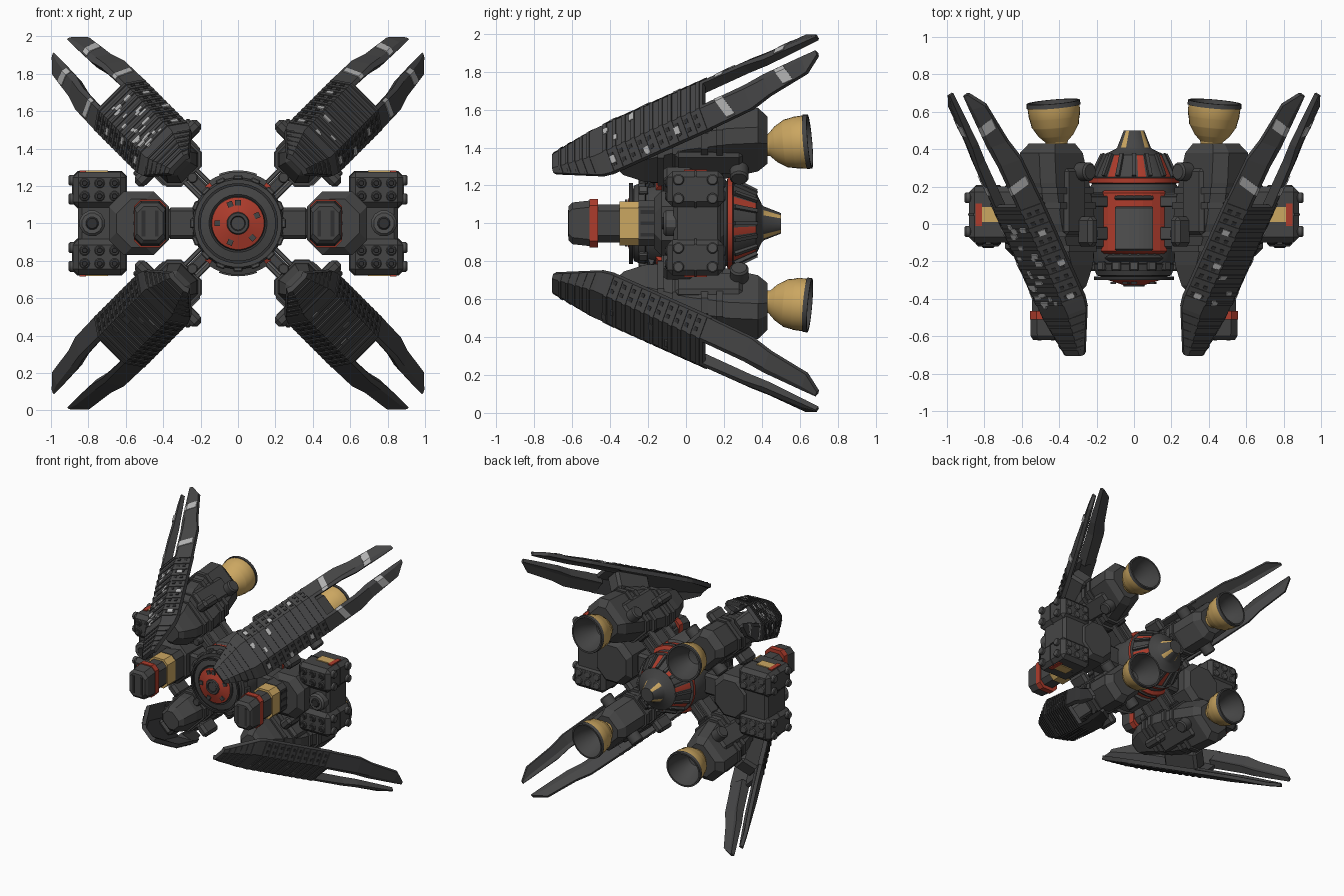
import bpy, bmesh, math, random
from mathutils import Matrix, Vector

if "Cube" in bpy.data.objects:
    bpy.data.objects.remove(bpy.data.objects["Cube"])
random.seed(4)

COL = {"hull_grey": (.06, .06, .06), "wing_grey": (.06, .06, .061), "dark_grey": (.03, .03, .031),
       "mid_grey": (.08, .08, .08), "red_paint": (.42, .045, .025), "gold_metal": (.6, .385, .12),
       "worn_light_grey": (.45, .45, .45)}
NAMES = list(COL)
MATS = {}
for n, c in COL.items():
    MATS[n] = bpy.data.materials.new(n)
    MATS[n].diffuse_color = (*c, 1)

T = Matrix.Translation
CORE = T((0, 0, 1))


def make(name, bm, M, smooth=False):
    bmesh.ops.remove_doubles(bm, verts=bm.verts, dist=1e-5)
    bmesh.ops.recalc_face_normals(bm, faces=bm.faces)
    used = sorted({f.material_index for f in bm.faces})
    for f in bm.faces:
        f.material_index = used.index(f.material_index)
    me = bpy.data.meshes.new(name)
    bm.to_mesh(me)
    bm.free()
    for u in used:
        me.materials.append(MATS[NAMES[u]])
    ob = bpy.data.objects.new(name, me)
    bpy.context.collection.objects.link(ob)
    ob.matrix_world = M
    if smooth:
        bpy.ops.object.select_all(action='DESELECT')
        ob.select_set(True)
        bpy.context.view_layer.objects.active = ob
        bpy.ops.object.shade_smooth_by_angle(angle=math.radians(30))


def loft(name, rings, mat, M, pick=None):
    bm = bmesh.new()
    vs = [[bm.verts.new(p) for p in r] for r in rings]
    n = len(rings[0])
    for k in range(len(vs) - 1):
        for j in range(n):
            f = bm.faces.new((vs[k][j], vs[k][(j + 1) % n], vs[k + 1][(j + 1) % n], vs[k + 1][j]))
            f.material_index = NAMES.index(pick(k, j) if pick else mat)
    for r in (vs[0], vs[-1]):
        bm.faces.new(r).material_index = NAMES.index(mat)
    make(name, bm, M)


def lathe(name, prof, pick, M, segs=32):
    """Turn (y, r) points round the y axis; pick(k, j) names the colour of a face."""
    bm = bmesh.new()
    ang = [math.tau * (j + .5) / segs for j in range(segs)]
    rings = [[bm.verts.new((r * math.sin(a), y, r * math.cos(a))) for a in ang] for y, r in prof]
    for k in range(len(prof) - 1):
        for j in range(segs):
            f = bm.faces.new((rings[k][j], rings[k][(j + 1) % segs], rings[k + 1][(j + 1) % segs], rings[k + 1][j]))
            f.material_index = NAMES.index(pick(k, j))
    make(name, bm, M, True)


def cyl(name, M, r, l, mat, segs=16):
    c = r * .2
    lathe(name, [(0, 0), (0, r - c), (c, r), (l - c, r), (l, r - c), (l, 0)], lambda k, j: mat, M, segs)


def box(name, c, s, mat, M, bevel=0):
    bm = bmesh.new()
    bmesh.ops.create_cube(bm, size=1, matrix=T(c) @ Matrix.Diagonal((*s, 1)))
    if bevel:
        bmesh.ops.bevel(bm, geom=bm.edges[:], offset=bevel, segments=1, affect='EDGES')
    for f in bm.faces:
        f.material_index = NAMES.index(mat)
    make(name, bm, M)


def octa(y, cx, cz, hx, hz, c):
    return [(cx + a, y, cz + b) for a, b in ((hx - c, hz), (hx, hz - c), (hx, c - hz), (hx - c, -hz),
            (c - hx, -hz), (-hx, c - hz), (-hx, hz - c), (c - hx, hz))]


def arc_plate(name, y0, y1, r0, r1, mid, half, mat):
    rings = []
    for i in range(9):
        a = math.radians(mid + half * (i / 4 - 1))
        rings.append([(r * math.sin(a), y, r * math.cos(a)) for y, r in
                      ((y0, r0), (y0 + .015, r1), (y1 - .015, r1), (y1, r0))])
    loft(name, rings, mat, CORE)


# ---- central hull
core = [(-.33, 0), (-.33, .035), (-.335, .04), (-.335, .055), (-.325, .06), (-.3, .14), (-.28, .145), (-.285, .155),
        (-.275, .2), (-.25, .21), (-.25, .235), (-.215, .245), (-.21, .225), (-.18, .235), (-.05, .245), (.1, .248),
        (.2, .235), (.215, .225), (.22, .242), (.245, .242), (.25, .222), (.37, .165), (.4, .1), (.41, .09),
        (.5, .055), (.5, 0)]


def core_pick(k, j):
    if k in (4, 18):
        return "red_paint"
    if k == 20:
        return "red_paint" if j % 4 == 0 else "hull_grey"
    if k == 23:
        return "gold_metal" if j % 8 in (3, 4) else "hull_grey"
    return "dark_grey" if k in (1, 6, 11) else "hull_grey"


lathe("central_hull", core, core_pick, CORE, 32)
lathe("front_frame_ring", [(-.3, .2), (-.3, .215), (-.28, .215), (-.28, .2), (-.3, .2)], lambda k, j: "dark_grey", CORE)
for i in range(16):
    R = CORE @ Matrix.Rotation(math.tau * i / 16, 4, 'Y')
    box("hull_collar_block", (0, -.225, .245), (.05, .05, .025), "mid_grey", R, .006)
    box("tail_cone_rib", (0, 0, 0), (.02, .13, .024), "hull_grey",
        R @ T((0, .315, .197)) @ Matrix.Rotation(-.46, 4, 'X'))
    if i % 3 == 0:
        box("nose_plate", (0, -.315, .11), (.03, .012, .03), "hull_grey", R)
for mid in (0, 180):
    arc_plate("red_hull_plate", -.16, .18, .235, .265, mid, 42, "red_paint")
    arc_plate("hull_hatch", -.15, .1, .25, .283, mid, 21, "mid_grey")
    arc_plate("hatch_rear_strip", .12, .16, .25, .275, mid, 22, "hull_grey")
    arc_plate("hatch_front_strip", -.2, -.165, .23, .275, mid, 35, "hull_grey")


# ---- four diagonal arms: local z = outwards, x = sideways
def wing_ring(s, c, e, d, lift=0., t=.03):
    return [(-e, s, lift - d), (-c, s, lift), (c, s, lift), (e, s, lift - d),
            (e - .012, s, -d - t), (c - .012, s, -t), (.012 - c, s, -t), (.012 - e, s, -d - t)]


pod = [(-.36, .44, .56, .07), (-.33, .41, .59, .09), (-.22, .37, .63, .11), (0, .36, .73, .125), (.22, .41, .78, .132),
       (.38, .46, .79, .132), (.43, .50, .74, .10)]
noz = [(-.05, .05), (.0, .06), (.03, .09), (.035, .095), (.08, .122), (.085, .126), (.13, .134), (.135, .137),
       (.19, .14), (.19, .145), (.215, .143), (.215, .13), (.14, .118), (.03, .06), (.01, 0)]
for i in range(4):
    A = CORE @ Matrix.Rotation(math.radians(45 + 90 * i), 4, 'Y')
    W = A @ T((0, -.707, .463)) @ Matrix.Rotation(math.radians(32.3), 4, 'X')
    loft("wing_panel", [wing_ring(0, .05, .075, .012), wing_ring(.26, .1, .18, .07), wing_ring(.32, .1, .19, .075),
                        wing_ring(.94, .1, .19, .075)], "wing_grey", W)
    for k in range(11):
        s = .32 + k * .058
        loft("wing_rib", [wing_ring(s + d, .1, .192, .075, .006, 0) for d in (0, .022)], "wing_grey", W)
    for k in range(5):
        loft("wing_nose_rib", [wing_ring(s, .05 + s * .19, .077 + s * .4, .012 + s * .22, .005, 0)
                               for s in (.04 + k * .045, .055 + k * .045)], "wing_grey", W)
    for sx in (-1, 1):
        # dark pockets along the folded wing edge
        F = W @ T((sx * .145, 0, -.036)) @ Matrix.Rotation(sx * .69, 4, 'Y')
        for k in range(10):
            for q in (-.026, .022):
                box("wing_pocket", (q, .36 + k * .058, 0), (.022, .02, .006), "dark_grey", F)
        # forked prongs: sideways inner, crease, outer; outer drop; inner depth
        P = ((.9, .08, .1, .19, .075, .07), (1.2, .072, .1, .185, .07, .06), (1.32, .055, .09, .16, .055, .05),
             (1.56, .05, .075, .14, .035, .035), (1.645, .05, .06, .075, .01, .03))
        loft("wing_prong", [[(sx * a, s, 0), (sx * b, s, 0), (sx * e, s, -d), (sx * (e - .01), s, -d - .025),
                             (sx * b, s, -t), (sx * a, s, -t)] for s, a, b, e, d, t in P], "wing_grey", W)
        # worn paint on the upper prongs and wing edges
        if i in (0, 3):
            for s, q in ((.98, .05), (1.36, .06)):
                lo = [(.06, 0), (.09, 0), (.145, -.042)] if s > 1.3 else [(.08, 0), (.1, 0), (.18, -.064)]
                lo = [(sx * x, abs(x) * .4, z) for x, z in lo]
                loft("prong_worn_patch", [[(x, s + d + y, z - .004) for x, y, z in lo] +
                                          [(x, s + d + y, z + .005) for x, y, z in reversed(lo)]
                                          for d in (0, q)], "worn_light_grey", W)
            for k in range(3):
                box("edge_worn_patch", (.03 * (k % 2), .36 + k * .2, .004), (.04, .03, .008), "worn_light_grey", F)
    for k in range(24 if i == 3 else 4):
        x, s = random.uniform(-.07, .07), random.uniform(.28, .82)
        box("wing_worn_patch", (x, s, .005), (random.uniform(.02, .05), random.uniform(.015, .03), .008),
            "worn_light_grey" if i in (0, 3) else "mid_grey", W)
    box("wing_mount", (0, .72, -.1), (.13, .3, .16), "hull_grey", W, .02)
    # engine pod
    loft("engine_pod", [octa(y, 0, (a + b) / 2, h, (b - a) / 2, h * .45) for y, a, b, h in pod], "hull_grey", A)
    for y, a, b, h in ((-.15, .367, .655, .115), (-.07, .362, .69, .12), (.08, .38, .745, .129), (.16, .40, .77, .13)):
        loft("pod_band", [octa(y + d, 0, (a + b) / 2, h + .012, (b - a) / 2 + .01, h * .45) for d in (0, .035)],
             "hull_grey", A)
    for sx in (-1, 1):
        box("pod_side_fin", (sx * .18, -.04, .53), (.11, .16, .07), "hull_grey", A, .02)
        box("pod_side_plate", (sx * .125, .12, .58), (.05, .36, .16), "hull_grey", A, .02)
        cyl("pod_side_canister", A @ T((0, .28, .54)) @ Matrix.Rotation(-sx * math.pi / 2, 4, 'Z'),
            .05, .21, "hull_grey")
        box("arm_strut_rod", (sx * .045, -.05, .3), (.025, .07, .2), "mid_grey", A, .005)
        box("arm_strut_rod_rear", (sx * .045, .12, .32), (.025, .06, .24), "mid_grey", A, .005)
    box("arm_strut", (0, .02, .32), (.06, .3, .2), "hull_grey", A, .01)
    cyl("strut_joint", A @ T((0, -.19, .345)), .03, .06, "hull_grey", 12)
    box("pod_inner_vent", (0, .1, .385), (.1, .16, .05), "dark_grey", A, .01)
    lathe("engine_nozzle", noz, lambda k, j: "gold_metal" if k < 8 else "hull_grey",
          A @ T((0, .44, .585)) @ Matrix.Rotation(math.radians(7), 4, 'X'), 28)

# ---- weapon blocks on both sides
for m in (-1, 1):
    def sb(name, x, y, z, sx, sy, sz, mat, bv=0):
        box(name, (m * x, y, z), (sx, sy, sz), mat, CORE, bv)

    sb("side_link", .3, 0, 0, .16, .2, .17, "hull_grey", .02)
    for z in (-.06, .06):
        sb("side_link_rod", .34, -.07, z, .1, .04, .035, "mid_grey", .006)
    loft("gun_housing", [octa(y, m * .53, 0, h, h + .01, .08) for y, h in ((-.17, .12), (-.13, .16), (.16, .16),
         (.2, .13))], "hull_grey", CORE)
    G = ((-.62, .07, .09), (-.6, .082, .11), (-.51, .084, .12), (-.51, .085, .128), (-.465, .085, .128),
         (-.465, .075, .1), (-.35, .075, .1), (-.35, .083, .116), (-.25, .083, .116), (-.25, .085, .12), (-.1, .085, .12))
    gm = {2: "red_paint", 3: "red_paint", 4: "red_paint", 6: "gold_metal", 7: "gold_metal"}
    loft("side_gun", [octa(y, m * .47, 0, a, b, .035) for y, a, b in G], "hull_grey", CORE,
         lambda k, j: gm.get(k, "hull_grey"))
    for z in (-.06, 0, .06):
        sb("gun_side_groove", .55, -.18, z, .015, .12, .02, "dark_grey")
    for x in (-.035, .035):
        sb("gun_muzzle_slot", .47 + x, -.618, 0, .02, .01, .14, "dark_grey")
    sb("launcher_spine", .73, .06, 0, .25, .25, .24, "hull_grey", .02)
    cyl("launcher_lens_ring", CORE @ T((m * .78, -.12, 0)), .07, .12, "mid_grey", 12)
    cyl("launcher_lens", CORE @ T((m * .78, -.128, 0)), .035, .02, "dark_grey", 12)
    for q in (-1, 1):
        sb("rocket_launcher", .74, .05, q * .18, .285, .3, .19, "hull_grey", .03)
        sb("launcher_band", .74, .05, q * .18, .295, .05, .2, "hull_grey", .03)
        sb("launcher_gold_stripe", .77, .05, q * .278, .15, .08, .008, "gold_metal")
        sb("launcher_red_stripe", .83, .05, q * .279, .035, .12, .008, "red_paint")
        for x in (.66, .74, .82):
            for z in (.145, .215):
                cyl("rocket_tube", CORE @ T((m * x, -.108, q * z)), .028, .016, "hull_grey", 10)
                cyl("rocket_tip", CORE @ T((m * x, -.112, q * z)), .016, .02, "dark_grey", 8)
                cyl("rocket_exhaust", CORE @ T((m * x, .19, q * z)), .03, .018, "mid_grey", 10)
        for y in (-.04, .14):
            for z in (.13, .23):
                cyl("launcher_knob", CORE @ T((m * .87, y, q * z)) @ Matrix.Rotation(-m * math.pi / 2, 4, 'Z'),
                    .03, .035, "mid_grey", 12)

for m in bpy.data.materials:
    if m.users and not m.is_grease_pencil:
        m.use_nodes = True
        m.node_tree.nodes["Principled BSDF"].inputs["Base Color"].default_value = m.diffuse_color
